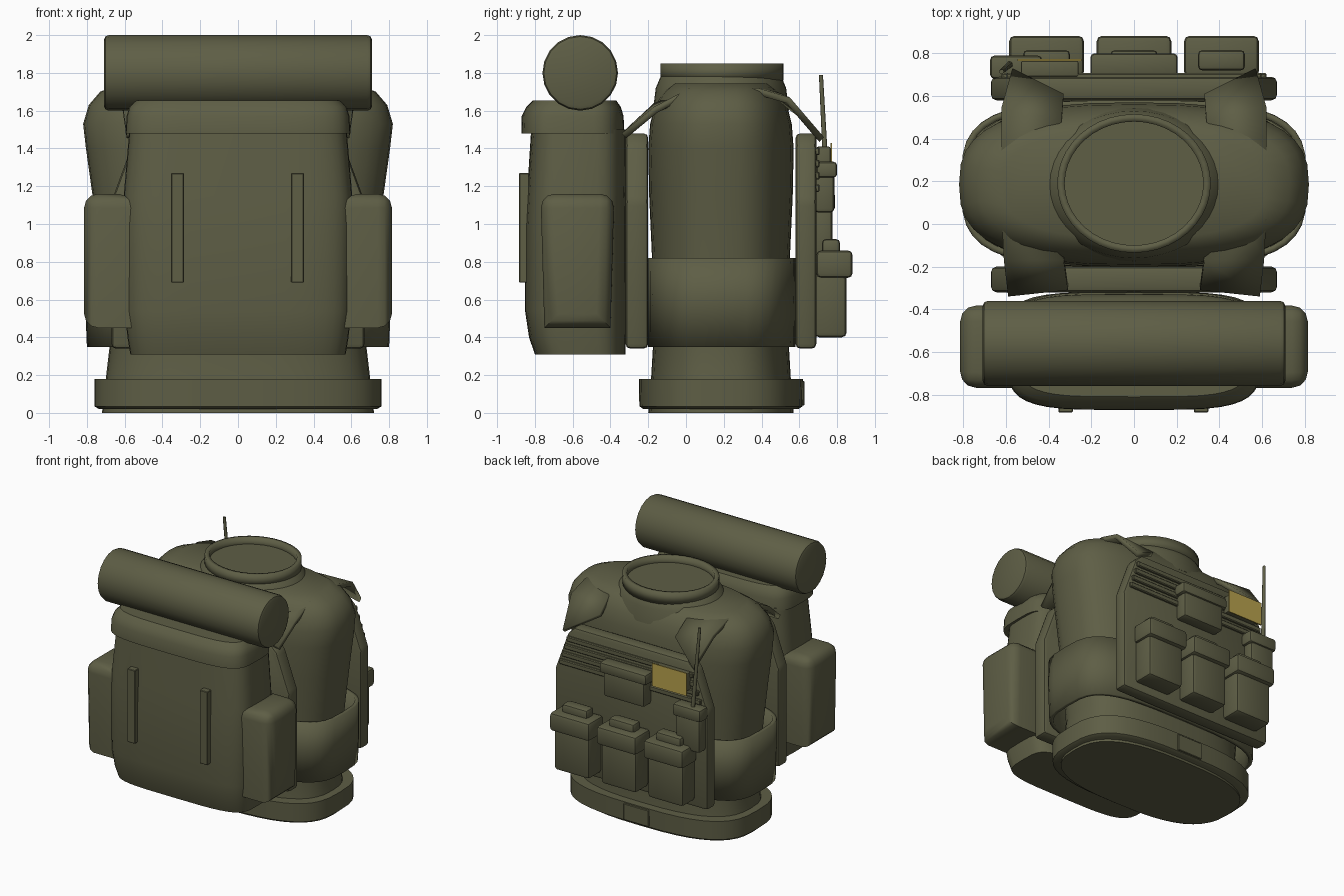
import bpy, bmesh, math
from mathutils import Vector

if "Cube" in bpy.data.objects:
    bpy.data.objects.remove(bpy.data.objects["Cube"])


def material(name, rgb):
    m = bpy.data.materials.new(name)
    m.use_nodes = True
    m.diffuse_color = (*rgb, 1)
    m.node_tree.nodes["Principled BSDF"].inputs["Base Color"].default_value = (*rgb, 1)
    return m


OLIVE = material("olive cloth", (0.112, 0.112, 0.06))
YELLOW = material("mustard patch", (0.48, 0.36, 0.075))


def finish(bm, name, mat=OLIVE, angle=35):
    bmesh.ops.recalc_face_normals(bm, faces=bm.faces)
    me = bpy.data.meshes.new(name)
    bm.to_mesh(me)
    bm.free()
    ob = bpy.data.objects.new(name, me)
    bpy.context.collection.objects.link(ob)
    me.materials.append(mat)
    bpy.ops.object.select_all(action="DESELECT")
    ob.select_set(True)
    bpy.context.view_layer.objects.active = ob
    bpy.ops.object.shade_smooth_by_angle(angle=math.radians(angle))
    return ob


def loft(name, rings, n=2.0, segs=40, caps=True, wall=0, angle=35):
    """Skin rounded sections given as (z, centre y, half width, half depth)."""
    bm = bmesh.new()
    loops = []
    for z, cy, rx, ry in rings:
        loop = []
        for i in range(segs):
            t = 2 * math.pi * i / segs
            c, s = math.cos(t), math.sin(t)
            loop.append(bm.verts.new((rx * math.copysign(abs(c) ** (2 / n), c),
                                      cy + ry * math.copysign(abs(s) ** (2 / n), s), z)))
        loops.append(loop)
    for a, b in zip(loops, loops[1:]):
        for i in range(segs):
            j = (i + 1) % segs
            bm.faces.new((a[i], a[j], b[j], b[i]))
    if caps:
        bm.faces.new(loops[0])
        bm.faces.new(loops[-1])
    ob = finish(bm, name, angle=angle)
    if wall:
        mod = ob.modifiers.new("wall", "SOLIDIFY")
        mod.thickness = wall
        mod.offset = -1
    return ob


def box(name, x, y, z, bevel=0.02, mat=OLIVE, low=1.0, high=1.0, steps=2):
    """Rounded box from (min, max) ranges; low and high scale its end sections."""
    bm = bmesh.new()
    bmesh.ops.create_cube(bm, size=1)
    mid = Vector([(a + b) / 2 for a, b in (x, y, z)])
    size = Vector([b - a for a, b in (x, y, z)])
    for v in bm.verts:
        k = high if v.co.z > 0 else low
        v.co = mid + Vector((v.co.x * size.x * k, v.co.y * size.y * k, v.co.z * size.z))
    if bevel:
        bmesh.ops.bevel(bm, geom=bm.edges[:], offset=bevel, segments=steps,
                        profile=0.5, affect="EDGES")
    return finish(bm, name, mat)


def mirror(ob):
    ob.modifiers.new("mirror", "MIRROR")


# Torso with shoulder caps, neck and collar
CY = 0.185
loft("torso", [(0, CY, 0.72, 0.385), (0.18, CY, 0.70, 0.37), (0.35, CY, 0.68, 0.36),
               (0.82, CY, 0.73, 0.365), (1.15, CY, 0.77, 0.38), (1.4, CY, 0.805, 0.385),
               (1.53, CY, 0.82, 0.375), (1.63, CY, 0.79, 0.35), (1.7, CY, 0.73, 0.305),
               (1.745, CY, 0.62, 0.25)], n=2.7, angle=50)
loft("neck_base", [(1.6, CY, 0.46, 0.36), (1.72, CY, 0.42, 0.345), (1.78, CY, 0.36, 0.32),
                   (1.8, CY, 0.34, 0.3)])
loft("collar", [(1.76, 0.19, 0.36, 0.325), (1.85, 0.19, 0.36, 0.325)],
     caps=False, wall=0.035)

# Waist belt with buckle
loft("waist_belt", [(0.02, CY, 0.735, 0.41), (0.035, CY, 0.76, 0.432),
                    (0.18, CY, 0.76, 0.435), (0.18, CY, 0.69, 0.36)], n=3)
box("belt_buckle", (-0.11, 0.11), (0.55, 0.627), (0.04, 0.17), 0.004, steps=1)

# Side band between the armour plates
loft("side_band", [(0.35, 0.19, 0.8, 0.39), (0.6, 0.19, 0.81, 0.392), (0.82, 0.19, 0.81, 0.39)],
     n=3.4, caps=False, wall=0.03)


# Armour plates with tapered upper corners
def plate(name, y0, y1):
    half = [(0.67, 0.34), (0.67, 1.12), (0.56, 1.42), (0.5, 1.48)]
    outline = half + [(-x, z) for x, z in reversed(half)]
    bm = bmesh.new()
    face = bm.faces.new([bm.verts.new((x, y0, z)) for x, z in outline])
    out = bmesh.ops.extrude_face_region(bm, geom=[face])
    for v in out["geom"]:
        if isinstance(v, bmesh.types.BMVert):
            v.co.y = y1
    bmesh.ops.bevel(bm, geom=bm.edges[:], offset=0.025, segments=2, profile=0.5, affect="EDGES")
    finish(bm, name)


plate("chest_plate", 0.58, 0.69)
plate("back_plate", -0.32, -0.2)

# Shoulder straps folded over the torso: inner and outer edge of each fold
folds = [((0.33, 0.61, 1.6), (0.57, 0.73, 1.46)), ((0.34, 0.48, 1.7), (0.62, 0.55, 1.67)),
         ((0.45, 0.35, 1.72), (0.62, 0.38, 1.72)), ((0.5, 0.05, 1.72), (0.62, 0.02, 1.72)),
         ((0.33, -0.17, 1.64), (0.61, -0.17, 1.62)), ((0.31, -0.31, 1.51), (0.59, -0.34, 1.48))]
bm = bmesh.new()
edges = [(bm.verts.new(a), bm.verts.new(b)) for a, b in folds]
for (a, b), (c, d) in zip(edges, edges[1:]):
    bm.faces.new((a, b, d, c))
straps = finish(bm, "shoulder_straps", angle=20)
straps.modifiers.new("thickness", "SOLIDIFY").thickness = 0.035
mirror(straps)

# Webbing rows across the chest
for i in range(4):
    z = 1.17 + 0.065 * i
    w = 0.62 - 0.022 * i
    box(f"webbing_row_{i + 1}", (-w, w), (0.68, 0.708), (z, z + 0.04), 0.006, steps=1)

# Three magazine pouches with flap and pull tab
for i, cx in enumerate((-0.41, 0, 0.41)):
    box(f"pouch_body_{i + 1}", (cx - 0.155, cx + 0.155), (0.68, 0.85), (0.4, 0.84), 0.025)
    box(f"pouch_flap_{i + 1}", (cx - 0.175, cx + 0.175), (0.69, 0.882), (0.715, 0.86), 0.025)
    box(f"pouch_tab_{i + 1}", (cx - 0.11, cx + 0.11), (0.72, 0.815), (0.83, 0.92), 0.02)

# Admin pouch, radio pouch, antenna and patch
box("admin_pouch", (-0.18, 0.18), (0.68, 0.785), (1.06, 1.3), 0.022)
box("admin_flap", (-0.205, 0.205), (0.69, 0.8), (1.245, 1.33), 0.02)
box("radio_pouch", (-0.66, -0.45), (0.68, 0.775), (0.82, 1.12), 0.022)
box("radio_flap", (-0.675, -0.43), (0.68, 0.79), (1.07, 1.17), 0.022)
box("patch", (-0.545, -0.245), (0.765, 0.774), (1.25, 1.43), 0, YELLOW)
box("patch_backing", (-0.53, -0.26), (0.69, 0.765), (1.27, 1.41), 0.01)

bm = bmesh.new()
bmesh.ops.create_cone(bm, cap_ends=True, segments=10, radius1=0.016, radius2=0.011, depth=0.7)
antenna = finish(bm, "antenna", angle=45)
foot, tip = Vector((-0.58, 0.75, 1.1)), Vector((-0.62, 0.715, 1.78))
antenna.location = (foot + tip) / 2
antenna.rotation_euler = (tip - foot).to_track_quat("Z", "Y").to_euler()

# Backpack body, lid, straps, side pockets and bed roll
loft("backpack", [(0.31, -0.56, 0.57, 0.24), (0.4, -0.575, 0.585, 0.256),
                  (0.54, -0.585, 0.6, 0.267), (1.0, -0.585, 0.605, 0.265),
                  (1.15, -0.58, 0.605, 0.262), (1.5, -0.57, 0.575, 0.25)], n=4.2)
loft("backpack_lid", [(1.48, -0.6, 0.595, 0.272), (1.57, -0.6, 0.59, 0.27),
                      (1.62, -0.595, 0.575, 0.25), (1.655, -0.59, 0.54, 0.22)], n=4.2)
for side, cx in (("right", -0.32), ("left", 0.315)):
    box(f"pack_strap_{side}", (cx - 0.034, cx + 0.034), (-0.883, -0.83), (0.69, 1.27), 0.004, steps=1)

bm = bmesh.new()
bmesh.ops.create_cube(bm, size=1)
for v in bm.verts:
    top = v.co.z > 0
    v.co.x = 0.815 if v.co.x > 0 else 0.56
    v.co.y = -0.575 + v.co.y * (0.39 if top else 0.35)
    v.co.z = 1.16 if top else 0.45
rim = [e for e in bm.edges if all(v.co.x > 0.7 for v in e.verts) or all(v.co.z > 1 for v in e.verts)]
bmesh.ops.bevel(bm, geom=rim, offset=0.075, segments=3, profile=0.5, affect="EDGES")
mirror(finish(bm, "side_pockets"))

bm = bmesh.new()
bmesh.ops.create_cone(bm, cap_ends=True, segments=20, radius1=0.2, radius2=0.2, depth=1.42)
ends = [e for e in bm.edges if abs(e.verts[0].co.z - e.verts[1].co.z) < 0.01]
bmesh.ops.bevel(bm, geom=ends, offset=0.025, segments=2, profile=0.5, affect="EDGES")
roll = finish(bm, "bed_roll")
roll.rotation_euler.y = math.pi / 2
roll.location = (0, -0.56, 1.8)
